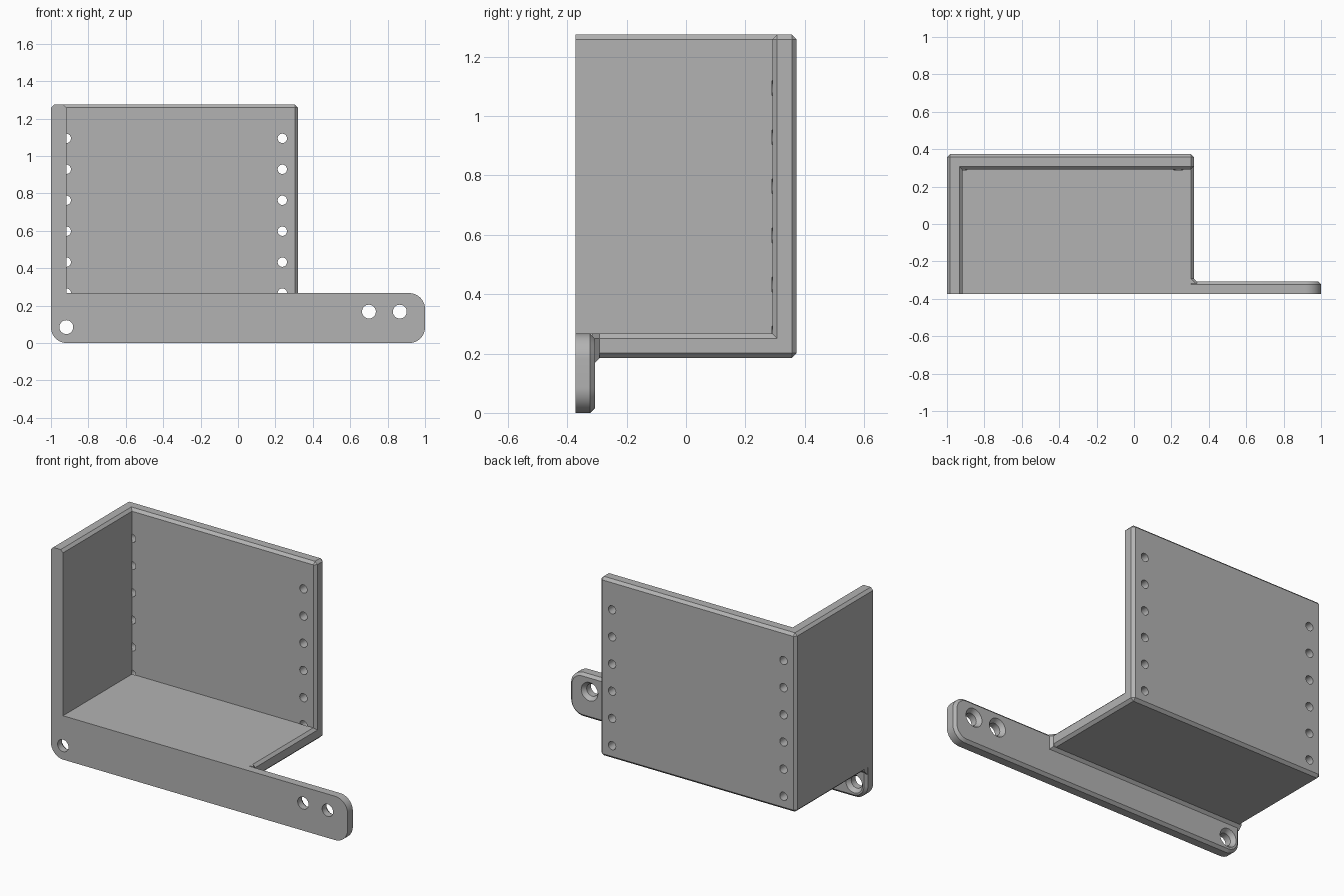
import bpy, bmesh, math
from mathutils import Matrix, Vector

if "Cube" in bpy.data.objects:
    bpy.data.objects.remove(bpy.data.objects["Cube"], do_unlink=True)

# Main dimensions
FRONT, BACK = -0.373, 0.373
LEFT, SHELF_END, RIGHT = -1.0, 0.32, 1.0
SHELF_LOW, SHELF_TOP, TOP = 0.185, 0.267, 1.275
WALL_IN, BACK_IN, PLATE_BACK = -0.918, 0.291, -0.307
CH = 0.016

grey = bpy.data.materials.new("light grey")
grey.use_nodes = True
colour = (0.45, 0.45, 0.45, 1)
grey.diffuse_color = colour
grey.node_tree.nodes["Principled BSDF"].inputs["Base Color"].default_value = colour


def make_object(name, bm):
    bmesh.ops.recalc_face_normals(bm, faces=bm.faces[:])
    mesh = bpy.data.meshes.new(name)
    bm.to_mesh(mesh)
    bm.free()
    mesh.materials.append(grey)
    obj = bpy.data.objects.new(name, mesh)
    bpy.context.collection.objects.link(obj)
    return obj


def box(name, lo, hi):
    bm = bmesh.new()
    lo, hi = Vector(lo), Vector(hi)
    size = Matrix.Diagonal((hi - lo).to_4d())
    size[3][3] = 1
    bmesh.ops.create_cube(bm, size=1, matrix=Matrix.Translation((lo + hi) / 2) @ size)
    return make_object(name, bm)


def combine(target, other, operation):
    mod = target.modifiers.new(operation, 'BOOLEAN')
    mod.operation, mod.solver, mod.object = operation, 'EXACT', other
    bpy.context.view_layer.objects.active = target
    bpy.ops.object.modifier_apply(modifier=mod.name)
    bpy.data.objects.remove(other, do_unlink=True)


def loft(name, rings):
    """Close a solid between rings of (x, z) points, each at its own y."""
    bm = bmesh.new()
    loops = [[bm.verts.new((x, y, z)) for x, z in pts] for y, pts in rings]
    n = len(loops[0])
    for a, b in zip(loops, loops[1:]):
        for i in range(n):
            j = (i + 1) % n
            bm.faces.new((a[i], a[j], b[j], b[i]))
    bm.faces.new(loops[0])
    bm.faces.new(loops[-1][::-1])
    return make_object(name, bm)


def circle(x, z, r, n=32):
    return [(x + r * math.cos(math.tau * i / n), z + r * math.sin(math.tau * i / n))
            for i in range(n)]


def plate_outline(inset, radius=0.085):
    """Plate outline with three rounded corners; the wall covers the fourth."""
    pts = [(LEFT + inset, SHELF_TOP - inset)]
    for cx, cz, start in ((LEFT + radius, radius, 180),
                          (RIGHT - radius, radius, 270),
                          (RIGHT - radius, SHELF_TOP - radius, 0)):
        for i in range(13):
            a = math.radians(start + 90 * i / 12)
            r = radius - inset
            pts.append((cx + r * math.cos(a), cz + r * math.sin(a)))
    return pts


# Corner shell: side wall, back wall and shelf
bracket = box("mounting_bracket", (LEFT, FRONT, SHELF_LOW), (SHELF_END, BACK, TOP))
combine(bracket, box("cavity", (WALL_IN, -1, SHELF_TOP), (1, BACK_IN, 2)), 'DIFFERENCE')

# Chamfer every outer edge except those on the front face
bm = bmesh.new()
bm.from_mesh(bracket.data)
bmesh.ops.dissolve_limit(bm, angle_limit=0.01, verts=bm.verts[:], edges=bm.edges[:])
edges = [e for e in bm.edges if e.is_convex and e.calc_face_angle(0) > 0.5
         and any(v.co.y > FRONT + 0.01 for v in e.verts)]
bmesh.ops.bevel(bm, geom=edges, offset=CH, segments=1, profile=0.5, affect='EDGES')
bm.to_mesh(bracket.data)
bm.free()

# Front plate with chamfered rear edge
combine(bracket, loft("front_plate", [(FRONT, plate_outline(0)),
                                      (PLATE_BACK - CH, plate_outline(0)),
                                      (PLATE_BACK, plate_outline(CH))]), 'UNION')


# Sloped reinforcement where the shelf meets the plate
def shelf_section(grow):
    x, z = SHELF_END + grow, SHELF_LOW - grow
    return [(LEFT, z), (x, z), (x, SHELF_TOP - CH), (x - CH, SHELF_TOP), (LEFT, SHELF_TOP)]


combine(bracket, loft("shelf_gusset", [(PLATE_BACK - 0.01, shelf_section(CH + 0.01)),
                                       (PLATE_BACK + CH, shelf_section(0))]), 'UNION')

# Countersunk screw holes in the plate
for x, z in ((-0.918, 0.085), (0.70, 0.168), (0.865, 0.168)):
    combine(bracket, loft("screw_hole", [(FRONT - 0.1, circle(x, z, 0.037)),
                                         (PLATE_BACK - 0.025, circle(x, z, 0.037)),
                                         (PLATE_BACK, circle(x, z, 0.056)),
                                         (PLATE_BACK + 0.01, circle(x, z, 0.056))]),
            'DIFFERENCE')

# Two columns of small holes through the back wall
for x in (WALL_IN, 0.237):
    for i in range(6):
        z = SHELF_TOP + 0.1655 * i
        combine(bracket, loft("wall_hole", [(BACK_IN - 0.001, circle(x, z, 0.025, 24)),
                                            (BACK + 0.1, circle(x, z, 0.025, 24))]),
                'DIFFERENCE')

# Tidy flat regions and shade
bm = bmesh.new()
bm.from_mesh(bracket.data)
bmesh.ops.remove_doubles(bm, verts=bm.verts[:], dist=0.0002)
bmesh.ops.dissolve_limit(bm, angle_limit=0.005, verts=bm.verts[:], edges=bm.edges[:])
bm.to_mesh(bracket.data)
bm.free()
bpy.ops.object.select_all(action='DESELECT')
bracket.select_set(True)
bpy.context.view_layer.objects.active = bracket
bpy.ops.object.shade_smooth_by_angle(angle=math.radians(30))
